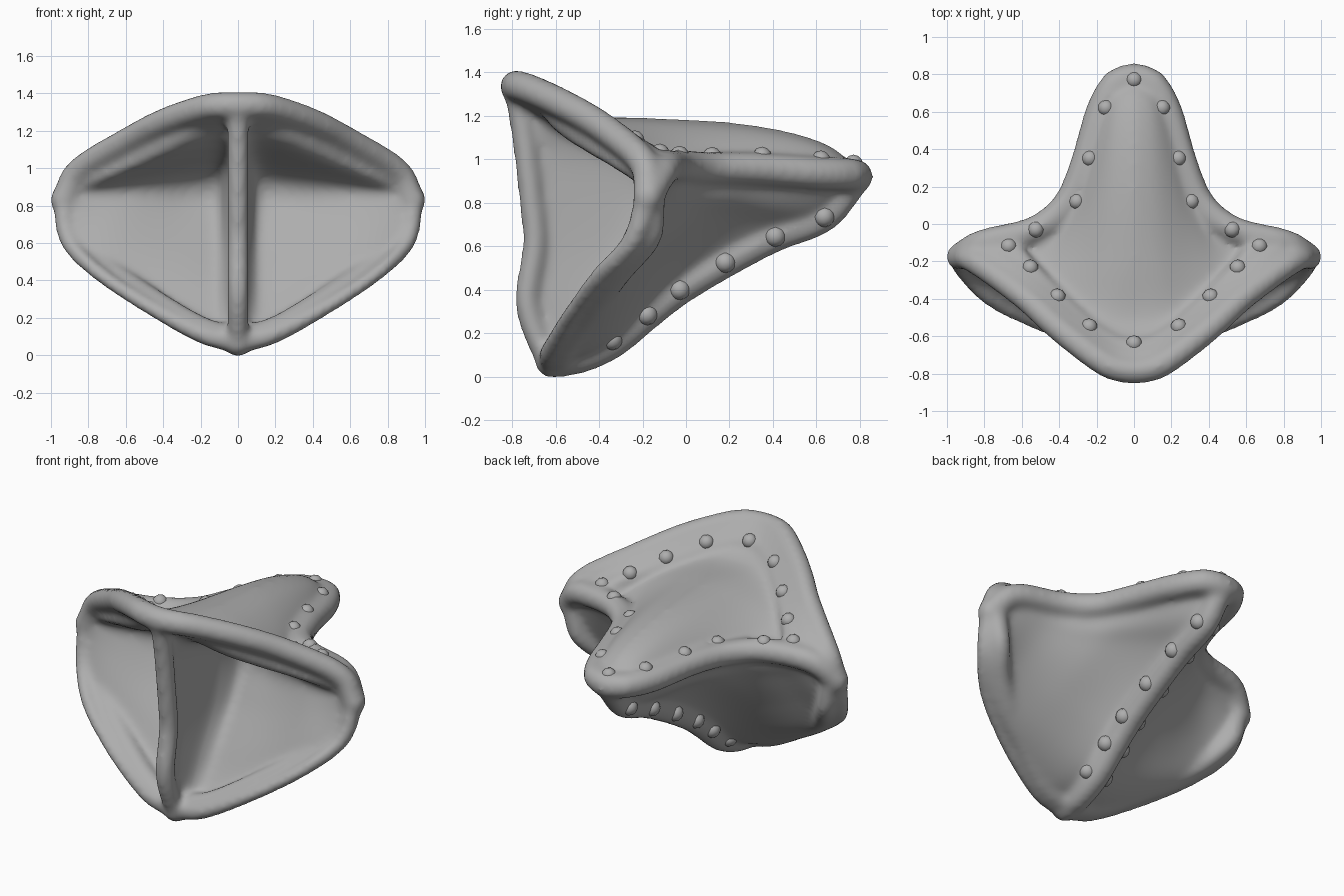
import bpy, bmesh, math
from mathutils import Vector, Matrix
from mathutils.bvhtree import BVHTree

if "Cube" in bpy.data.objects:
    bpy.data.objects.remove(bpy.data.objects["Cube"])

N = 28


def curve(pts, n=N):
    """Evenly spaced samples along a smooth path through the points."""
    p = [Vector(q) for q in pts]
    p = [2 * p[0] - p[1]] + p + [2 * p[-1] - p[-2]]
    fine = []
    for i in range(1, len(p) - 2):
        a, b, c, d = p[i - 1:i + 3]
        for k in range(20):
            t = k / 20
            fine.append(0.5 * (2 * b + (c - a) * t + (2 * a - 5 * b + 4 * c - d) * t * t
                               + (3 * b - a - 3 * c + d) * t ** 3))
    fine.append(p[-2])
    dist = [0]
    for a, b in zip(fine, fine[1:]):
        dist.append(dist[-1] + (b - a).length)
    out, j = [], 0
    for i in range(n + 1):
        s = dist[-1] * i / n
        while j < len(fine) - 2 and dist[j + 1] < s:
            j += 1
        f = min(1, (s - dist[j]) / (dist[j + 1] - dist[j]))
        out.append(fine[j].lerp(fine[j + 1], f))
    return out


# Corner points and the ridge lines that join them (right half)
WING, PEAK = (.935, -.175, .83), (0, -.785, 1.335)
TAIL, FOOT = (0, .785, .92), (0, -.62, .07)
wing_peak = curve([WING, (.85, -.2, .99), (.6, -.38, 1.145), (.4, -.56, 1.25), (.2, -.715, 1.32),
                   (.1, -.77, 1.335), PEAK])
wing_foot = curve([WING, (.91, -.25, .62), (.77, -.4, .46), (.51, -.53, .28), (.2, -.62, .115), FOOT])
foot_back = curve([(.9, -.15, .8), (.86, -.17, .64), (.74, -.3, .49), (.5, -.44, .32),
                   (.2, -.57, .14), (0, -.58, .085)])
wing_tail = curve([WING, (.81, -.1, .95), (.53, -.03, .97), (.36, .11, .96), (.265, .33, .955),
                   (.185, .6, .935), (.1, .75, .93), TAIL])
peak_band = curve([(.83, -.16, .96), (.67, -.13, 1.0), (.555, -.245, 1.06), (.41, -.4, 1.13),
                   (.24, -.56, 1.205), (.1, -.65, 1.25), (0, -.67, 1.265)])
peak_mid = [a.lerp(b, .5) for a, b in zip(wing_peak, peak_band)]
septum = curve([PEAK, (0, -.745, 1.1), (0, -.71, .8), (0, -.695, .6), (0, -.73, .35), (0, -.68, .17), FOOT])
KEEL_STUDS = [(-.34, .17), (-.18, .285), (-.03, .4), (.18, .525), (.41, .645), (.635, .735)]
keel = curve([FOOT, (0, -.5, .085), (0, -.34, .155)] + [(0, y, z) for y, z in KEEL_STUDS[1:]] + [TAIL])
crest = curve([TAIL, (0, .7, 1.04), (0, .5, 1.12), (0, .2, 1.17), (0, -.2, 1.19),
               (0, -.5, 1.2), (0, -.63, 1.27), PEAK])


def patch(r1, r2, end, push=None):
    """Surface fanning from the wing tip between two ridges to an end line."""
    grid = []
    for i in range(N + 1):
        u = i / N
        row = []
        for j in range(N + 1):
            v = j / N
            p = r1[i].lerp(r2[i], v) + u * (end[j] - end[0].lerp(end[-1], v))
            row.append(push(p, u, v) if push and 0 < i < N and 0 < j < N else p)
        grid.append(row)
    return grid


def under_push(p, u, v):
    # slim the fin, fill out the flank behind the lower rim
    s = math.sin
    return (p + Vector((-.12, -.02, .07)) * (s(math.pi * u ** 2.5) * s(math.pi * v))
            + Vector((.04, .055, -.075)) * (s(math.pi * u) ** .6 * s(math.pi * v ** .45)))


def roof_push(p, u, v):
    # shallow valley between rim and crest
    return p - Vector((0, 0, .085)) * (math.sin(math.pi * u) * math.sin(math.pi * v ** .6))


roof = patch(wing_tail, wing_peak, crest, roof_push)
under = patch(wing_foot, wing_tail, keel, under_push)

verts, faces = [], []
for g in (roof, under):
    base = len(verts)
    verts += [p for row in g for p in row]
    for i in range(N):
        for j in range(N):
            a = base + i * (N + 1) + j
            faces.append((a, a + 1, a + N + 2, a + N + 1))
shell = BVHTree.FromPolygons(verts, faces)

# Front chamber: carve back to a sloping floor, keep a wall thickness
FLOOR = [(0, -.62), (.1, -.56), (.3, -.38), (.6, -.17), (.85, -.08), (.98, -.1),
         (1.05, -.22), (1.11, -.45), (1.17, -.62), (1.4, -.75)]


def floor_y(x, z):
    zz = z + max(0, min(1, (z - .6) / .3)) * .2 * x
    for (a, ya), (b, yb) in zip(FLOOR, FLOOR[1:]):
        if zz <= b:
            return ya + (yb - ya) * (zz - a) / (b - a)
    return -.75


front = patch(wing_peak, wing_foot, septum)
depth = [[0.0] * (N + 1) for _ in range(N + 1)]
for i in range(1, N):
    for j in range(1, N):
        p = front[i][j]
        d = max(1e-3, floor_y(p.x, p.z) - p.y)
        hit = shell.ray_cast(p, Vector((0, 1, 0)))
        if hit[0]:
            lim = max(1e-3, hit[3] - .1)
            d = (d ** -4 + lim ** -4) ** -.25
        depth[i][j] = d
for _ in range(3):
    new = [row[:] for row in depth]
    for i in range(1, N):
        for j in range(1, N):
            new[i][j] = (depth[i][j] * 4 + depth[i - 1][j] + depth[i + 1][j]
                         + depth[i][j - 1] + depth[i][j + 1]) / 8
    depth = new
for i in range(N + 1):
    for j in range(N + 1):
        front[i][j] = front[i][j] + Vector((0, depth[i][j], 0))

# Body: concave faces, both halves
bm = bmesh.new()
for s in (1, -1):
    for g in (roof, under, front):
        vs = [[bm.verts.new((p.x * s, p.y, p.z)) for p in row] for row in g]
        for i in range(N):
            for j in range(N):
                bm.faces.new((vs[i][j], vs[i][j + 1], vs[i + 1][j + 1], vs[i + 1][j]))
bmesh.ops.remove_doubles(bm, verts=bm.verts[:], dist=.0005)
bmesh.ops.recalc_face_normals(bm, faces=bm.faces[:])

# Rounded ridges along every edge
for line, r0, r1 in ((wing_peak, .07, .075), (wing_foot, .068, .07), (foot_back, .06, .075),
                     (wing_tail, .075, .08), (peak_band, .05, .06), (peak_mid, .06, .065),
                     (septum, .06, .06), (keel, .08, .075)):
    for s in ((1, -1) if line[N // 2].x > .01 else (1,)):
        for k in range(len(line) * 2 - 1):
            i, h = divmod(k, 2)
            p = line[i].lerp(line[i + 1], .5) if h else line[i]
            r = r0 + (r1 - r0) * k / (2 * N)
            if line is wing_foot:  # thin lip in the middle of the lower rim
                r -= .026 * math.sin(math.pi * k / (2 * N)) ** .5
            bmesh.ops.create_icosphere(bm, subdivisions=2, radius=r,
                                       matrix=Matrix.Translation((p.x * s, p.y, p.z)))

cage_mesh = bpy.data.meshes.new("body_cage")
bm.to_mesh(cage_mesh)
bm.free()
cage = bpy.data.objects.new("body_cage", cage_mesh)
bpy.context.collection.objects.link(cage)
rm = cage.modifiers.new("fuse", 'REMESH')
rm.mode = 'VOXEL'
rm.voxel_size = .018
sm = cage.modifiers.new("soften", 'SMOOTH')
sm.factor = .5
sm.iterations = 16
dg = bpy.context.evaluated_depsgraph_get()
body_mesh = bpy.data.meshes.new_from_object(cage.evaluated_get(dg))
bpy.data.objects.remove(cage)

grey = bpy.data.materials.new("mid_grey")
grey.diffuse_color = (.42, .42, .42, 1)
grey.use_nodes = True
grey.node_tree.nodes["Principled BSDF"].inputs["Base Color"].default_value = grey.diffuse_color


def finish(name, me):
    me.polygons.foreach_set("use_smooth", [True] * len(me.polygons))
    me.materials.clear()
    me.materials.append(grey)
    bpy.context.collection.objects.link(bpy.data.objects.new(name, me))


finish("body", body_mesh)

# Studs seated on the finished surface
bm = bmesh.new()
bm.from_mesh(body_mesh)
skin = BVHTree.FromBMesh(bm)
bm.free()


def studs(name, places, radius):
    sb = bmesh.new()
    for p in places:
        bmesh.ops.create_icosphere(sb, subdivisions=2, radius=radius, matrix=Matrix.Translation(p))
    me = bpy.data.meshes.new(name)
    sb.to_mesh(me)
    sb.free()
    finish(name, me)


RIM = [(0, -.64), (.24, -.55), (.41, -.39), (.555, -.235), (.67, -.12), (.525, -.03),
       (.305, .12), (.235, .35), (.15, .62), (0, .77)]
rim_places = []
for x, y in RIM:
    for s in ((1, -1) if x else (1,)):
        hit = skin.ray_cast(Vector((x * s, y, 3)), Vector((0, 0, -1)))[0]
        rim_places.append(hit - Vector((0, 0, .022)) if hit else Vector((x * s, y, 1)))
studs("rim_studs", rim_places, .045)

keel_places = []
for y, z in KEEL_STUDS:
    for s in (1, -1):
        hit = skin.ray_cast(Vector((0, y, z)), Vector((s, 0, 0)))
        d = min(hit[3], .085) if hit[0] else .065
        keel_places.append(Vector((s * (d - .022), y, z)))
studs("keel_studs", keel_places, .05)
